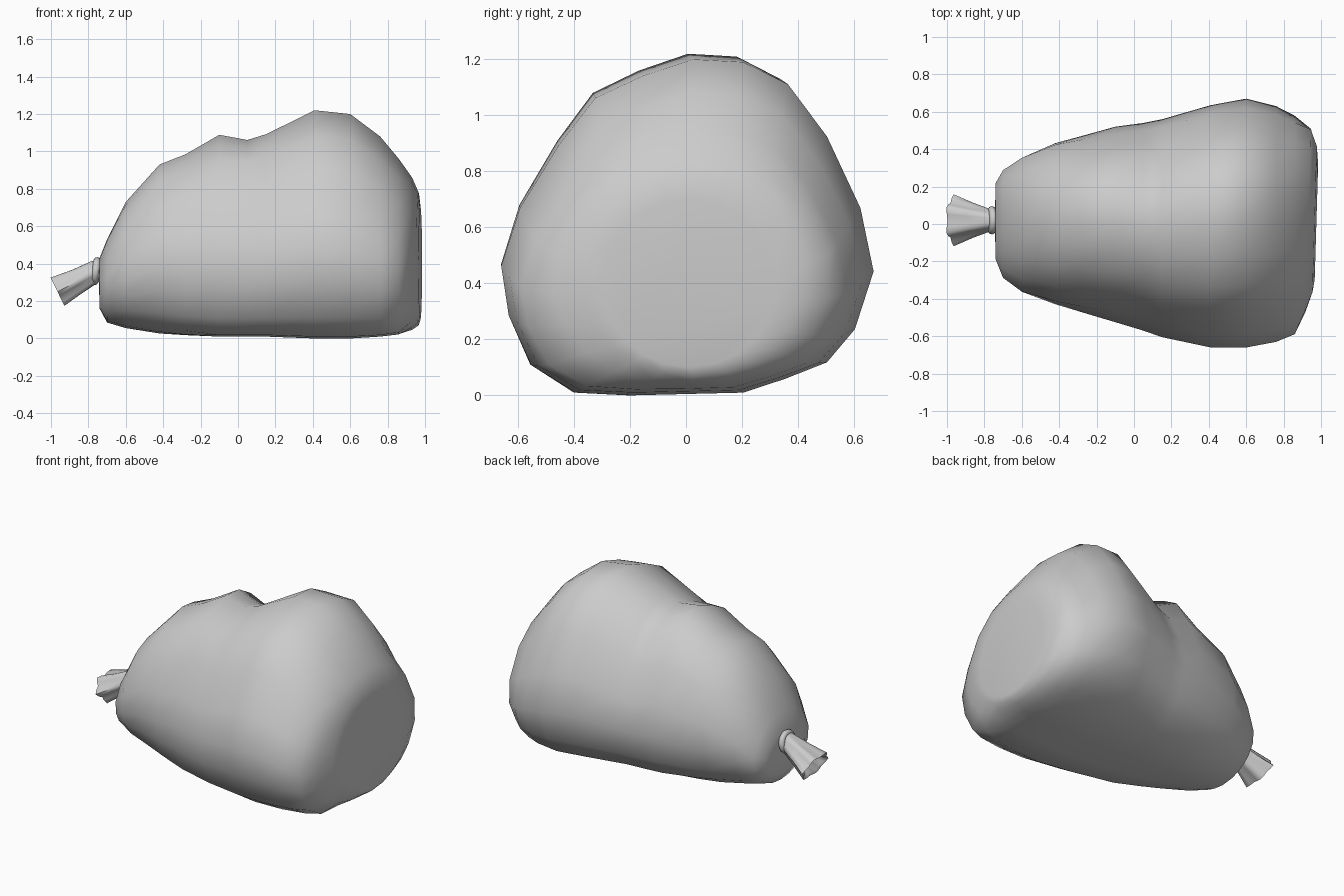
import bpy, bmesh, math
from mathutils import Vector

if "Cube" in bpy.data.objects:
    bpy.data.objects.remove(bpy.data.objects["Cube"])


def loft(name, rings, cap_start=True, cap_end=True, angle=60):
    """Skin a list of equal-sized closed rings."""
    bm = bmesh.new()
    loops = [[bm.verts.new(p) for p in r] for r in rings]
    n = len(loops[0])
    for a, b in zip(loops, loops[1:]):
        for i in range(n):
            j = (i + 1) % n
            bm.faces.new((a[i], a[j], b[j], b[i]))
    if cap_start:
        bm.faces.new(loops[0][::-1])
    if cap_end:
        bm.faces.new(loops[-1])
    bmesh.ops.recalc_face_normals(bm, faces=bm.faces[:])
    me = bpy.data.meshes.new(name)
    bm.to_mesh(me)
    bm.free()
    ob = bpy.data.objects.new(name, me)
    bpy.context.collection.objects.link(ob)
    bpy.ops.object.select_all(action='DESELECT')
    ob.select_set(True)
    bpy.context.view_layer.objects.active = ob
    bpy.ops.object.shade_smooth_by_angle(angle=math.radians(angle))
    return ob


# Sack cross-section (y, z) at its widest point
section = [(.02, 1.22), (.2, 1.21), (.36, 1.13), (.5, .94), (.62, .68), (.667, .45),
           (.6, .24), (.5, .12), (.35, .06), (.2, .01), (0, .005), (-.2, 0), (-.4, .01),
           (-.56, .11), (-.64, .29), (-.667, .47), (-.6, .68), (-.46, .91),
           (-.33, 1.08), (-.16, 1.16)]

# Stations along the sack: x, bottom, top, y min, y max
stations = [
    (-.742, .24, .37, -.09, .12), (-.74, .16, .43, -.19, .22), (-.70, .085, .53, -.29, .29),
    (-.60, .055, .73, -.37, .36), (-.42, .025, .93, -.435, .44), (-.28, .015, .985, -.475, .475),
    (-.10, .01, 1.09, -.525, .52), (.05, .01, 1.07, -.57, .54), (.15, .01, 1.10, -.605, .56),
    (.41, 0, 1.22, -.66, .635), (.60, 0, 1.20, -.66, .67), (.76, .01, 1.08, -.63, .63),
    (.86, .02, .96, -.59, .58), (.93, .045, .86, -.48, .52), (.965, .07, .78, -.37, .42),
    (.975, .10, .70, -.30, .32)]

rings = []
for x, zb, zt, y0, y1 in stations:
    ring = []
    for i, (y, z) in enumerate(section):
        u, w = y / .667, z / 1.22
        # narrow ends are rounder than the middle
        k = min(1, max(0, (-x - .1) / .6, (x - .85) / .12))
        a = math.atan2(w * 2 - 1, u)
        u, w = u * (1 - k) + math.cos(a) * k, w * (1 - k) + (math.sin(a) * .5 + .5) * k
        py = (y0 + y1) / 2 + u * (y1 - y0) / 2
        pz = zb + w * (zt - zb)
        # soft fold running down the back of the top
        fold = math.exp(-((x - .1) / .13) ** 2) * math.exp(-((py - .28) / .2) ** 2)
        if w > .5:
            pz -= .07 * fold
        px = x + (.03 * py if x > .9 else 0)
        ring.append((px, py, pz))
    rings.append(ring)
loft("sack_body", rings)

# Gathered neck: fluted flare with a hollow mouth
axis = Vector((-.9, 0, -.44)).normalized()
side = Vector((0, 1, 0))
up = side.cross(axis).normalized()


def neck_ring(center, ry, rz, flute, n=24, lobes=6):
    pts = []
    for i in range(n):
        t = 2 * math.pi * i / n
        r = 1 + flute * math.cos(lobes * t)
        pts.append(Vector(center) + side * (math.cos(t) * ry * r) + up * (math.sin(t) * rz * r))
    return pts


loft("tied_neck", [
    neck_ring((-.70, .02, .37), .06, .06, 0),
    neck_ring((-.76, .02, .36), .055, .06, .03),
    neck_ring((-.86, .02, .305), .085, .07, .10),
    neck_ring((-.965, .02, .25), .122, .085, .14),
    neck_ring((-.955, .02, .255), .105, .07, .15),
    neck_ring((-.86, .02, .305), .05, .04, .10)], angle=70)

# Cord tied around the neck
bpy.ops.mesh.primitive_torus_add(location=(-.76, .02, .36), rotation=(0, math.radians(-83), 0),
                                 major_radius=.056, minor_radius=.02,
                                 major_segments=20, minor_segments=8)
cord = bpy.context.object
cord.name = "neck_cord"
bpy.ops.object.shade_smooth_by_angle(angle=math.radians(60))
